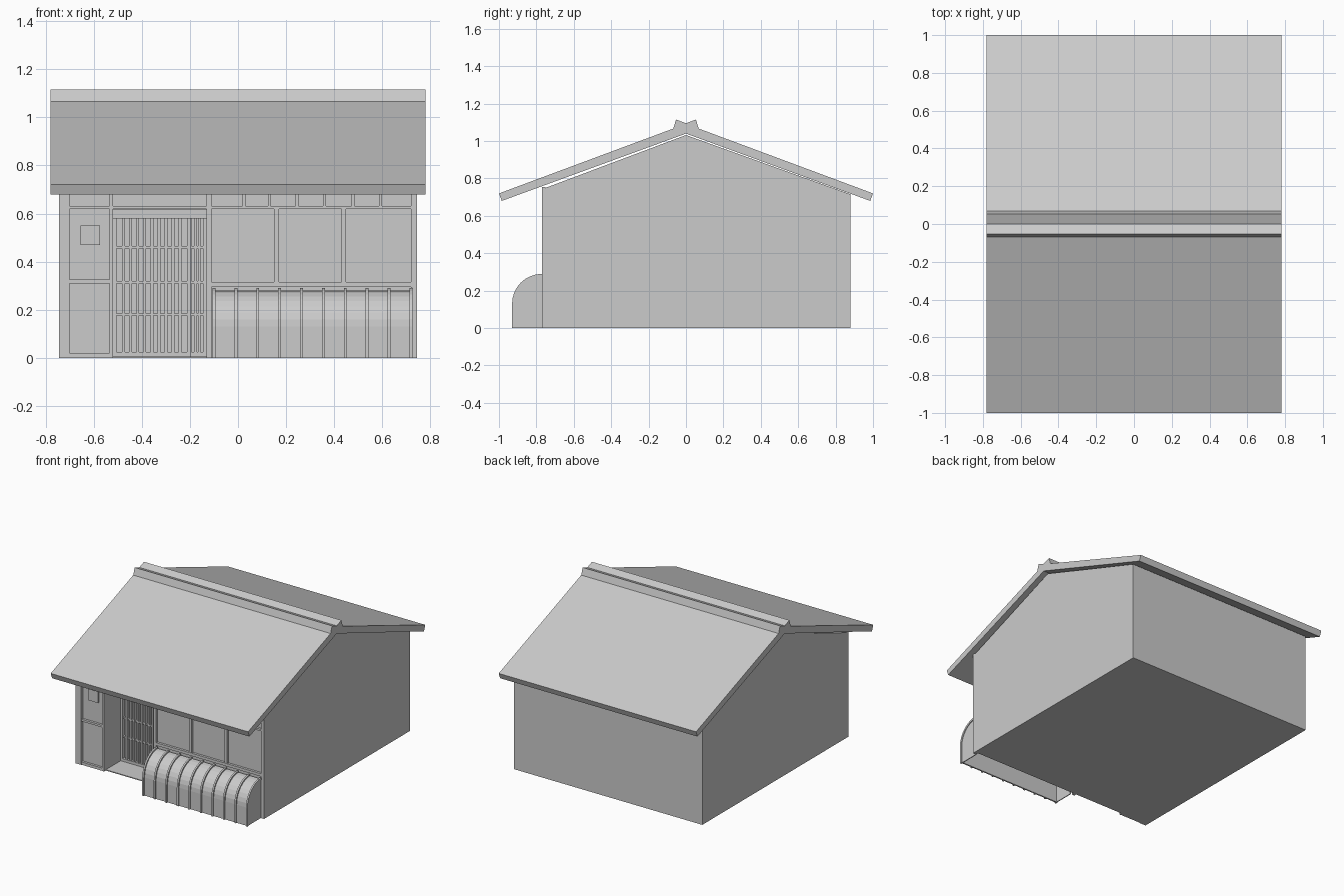
import bpy, math

if "Cube" in bpy.data.objects:
    bpy.data.objects.remove(bpy.data.objects["Cube"])


def mesh_obj(name, verts, faces):
    me = bpy.data.meshes.new(name)
    me.from_pydata(verts, [], faces)
    ob = bpy.data.objects.new(name, me)
    bpy.context.collection.objects.link(ob)
    return ob


def prism(name, profile, x0, x1):
    """Extrude a clockwise (y, z) profile along x."""
    n = len(profile)
    verts = [(x, y, z) for x in (x0, x1) for y, z in profile]
    faces = [tuple(range(n)), tuple(range(2 * n - 1, n - 1, -1))]
    faces += [(i, i + n, (i + 1) % n + n, (i + 1) % n) for i in range(n)]
    return mesh_obj(name, verts, faces)


def box(name, x0, x1, y0, y1, z0, z1):
    return prism(name, [(y0, z0), (y0, z1), (y1, z1), (y1, z0)][::-1][::-1], x0, x1)


WALL, FRAME = -0.75, -0.77

# Gabled house body with the entrance alcove cut out
body = prism("house_body", [(WALL, 0), (WALL, 0.75), (0, 1.032), (0.88, 0.715), (0.88, 0)], -0.745, 0.745)
cutter = box("alcove_cutter", -0.52, -0.13, -0.9, -0.56, 0.006, 0.615)
cutter.hide_render = True
cutter.hide_viewport = True
mod = body.modifiers.new("alcove", "BOOLEAN")
mod.operation = "DIFFERENCE"
mod.solver = "EXACT"
mod.object = cutter

# Roof slabs and flared ridge
prism("roof", [(-0.985, 0.68), (-1, 0.72), (-0.07, 1.066), (0.07, 1.066),
               (1, 0.72), (0.985, 0.68), (0, 1.04)], -0.78, 0.78)
prism("roof_ridge", [(-0.07, 1.06), (-0.053, 1.115), (0, 1.095), (0.053, 1.115),
                     (0.07, 1.06)], -0.78, 0.78)

# Facade posts
for i, (x0, x1) in enumerate([(-0.745, -0.70), (-0.535, -0.52), (-0.13, -0.11), (0.72, 0.745)]):
    box(f"facade_post_{i}", x0, x1, FRAME, WALL, 0, 0.755)

# Facade beams
for name, x0, x1, z0, z1 in [
        ("lintel_beam", -0.70, 0.72, 0.618, 0.632),
        ("eave_beam", -0.70, 0.72, 0.735, 0.755),
        ("window_sill", -0.11, 0.72, 0.295, 0.315),
        ("side_panel_rail", -0.70, -0.535, 0.31, 0.325),
        ("side_panel_base", -0.70, -0.535, 0, 0.02)]:
    box(name, x0, x1, FRAME + 0.003, WALL, z0, z1)

# Window mullions and transom struts
for i, x in enumerate([0.16, 0.44]):
    box(f"window_mullion_{i}", x - 0.01, x + 0.01, FRAME + 0.005, WALL, 0.315, 0.618)
for i, x in enumerate([0.025, 0.13, 0.245, 0.36, 0.478, 0.593]):
    box(f"transom_strut_{i}", x - 0.006, x + 0.006, FRAME + 0.005, WALL, 0.632, 0.735)

# Small plaque on the side panel
box("wall_plaque", -0.655, -0.575, WALL - 0.008, WALL, 0.47, 0.55)

# Lattice sliding door at the back of the alcove
DY = -0.56
box("door_head", -0.52, -0.13, DY - 0.03, DY, 0.58, 0.615)
for j, (x0, x1, y0, bars) in enumerate([(-0.52, -0.197, DY - 0.022, 9), (-0.208, -0.13, DY - 0.015, 2)]):
    for name, a, b in [("left", x0, x0 + 0.015), ("right", x1 - 0.015, x1)]:
        box(f"door_{j}_{name}_stile", a, b, y0, DY, 0.006, 0.58)
    box(f"door_{j}_base", x0, x1, y0, DY, 0.006, 0.025)
    for k, z in enumerate([0.18, 0.315, 0.46]):
        box(f"door_{j}_rail_{k}", x0, x1, y0 + 0.005, DY, z - 0.005, z + 0.005)
    for k in range(bars):
        x = x0 + 0.015 + (x1 - x0 - 0.03) * (k + 1) / (bars + 1)
        box(f"door_{j}_bar_{k}", x - 0.006, x + 0.006, y0 + 0.002, DY, 0.025, 0.58)


# Curved fence guard below the windows
def arc(r):
    return [(FRAME - r, 0)] + [
        (FRAME - r * math.cos(a), 0.13 + r * math.sin(a))
        for a in [math.pi / 2 * i / 8 for i in range(9)]]


def shell(name, r_out, r_in, x0, x1):
    return prism(name, arc(r_out) + arc(r_in)[::-1], x0, x1)


shell("guard_panel", 0.15, 0.14, -0.10, 0.72)
for i in range(10):
    x = -0.10 + 0.091 * i
    shell(f"guard_rib_{i}", 0.16, 0.145, x - 0.006, x + 0.006)
for i, x in enumerate([-0.10, 0.714]):
    prism(f"guard_end_{i}", arc(0.145) + [(FRAME, 0)], x, x + 0.006)

# Make all face normals point outwards
import bmesh
for ob in bpy.context.collection.objects:
    bm = bmesh.new()
    bm.from_mesh(ob.data)
    bmesh.ops.recalc_face_normals(bm, faces=bm.faces)
    bm.to_mesh(ob.data)
    bm.free()
